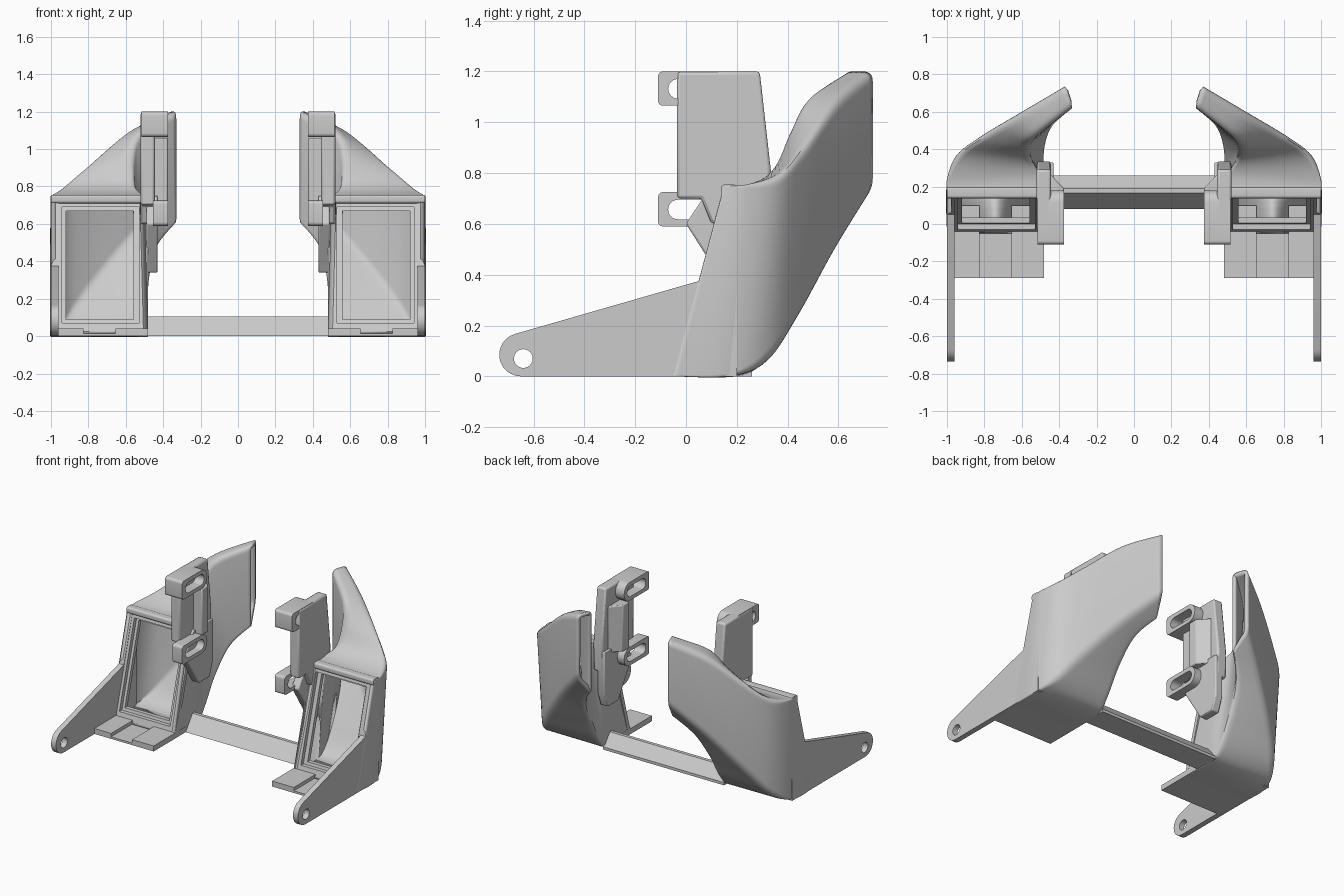
import bpy, bmesh, math
from mathutils import Matrix, Vector

cube = bpy.data.objects.get("Cube")
if cube:
    bpy.data.objects.remove(cube, do_unlink=True)

# Single plastic material
grey = bpy.data.materials.new("plain_grey")
grey.use_nodes = True
COLOUR = (0.6, 0.6, 0.6, 1)
grey.diffuse_color = COLOUR
grey.node_tree.nodes["Principled BSDF"].inputs["Base Color"].default_value = COLOUR

# Local (u, v, depth) to world: side profiles use (y, z, x), the frame leans back
SIDE = Matrix(((0, 0, 1, 0), (1, 0, 0, 0), (0, 1, 0, 0), (0, 0, 0, 1)))
LEAN = 0.28
FRONT = Matrix(((1, 0, 0, 0), (0, LEAN, 1, 0), (0, 1, 0, 0), (0, 0, 0, 1)))


def finish(name, mesh, mirror=True, bevel=0):
    bm = bmesh.new()
    bm.from_mesh(mesh)
    bmesh.ops.remove_doubles(bm, verts=bm.verts, dist=0.0002)
    bmesh.ops.recalc_face_normals(bm, faces=bm.faces)
    bm.to_mesh(mesh)
    bm.free()
    mesh.materials.clear()
    mesh.materials.append(grey)
    obj = bpy.data.objects.new(name, mesh)
    bpy.context.collection.objects.link(obj)
    bpy.ops.object.select_all(action='DESELECT')
    obj.select_set(True)
    bpy.context.view_layer.objects.active = obj
    bpy.ops.object.shade_smooth_by_angle(angle=math.radians(32))
    if bevel:
        mod = obj.modifiers.new("soft_edges", 'BEVEL')
        mod.width, mod.segments, mod.limit_method = bevel, 2, 'ANGLE'
    if mirror:
        obj.modifiers.new("both_sides", 'MIRROR').use_mirror_merge = False
    return obj


def extrude(name, loops, lo, hi, matrix=SIDE, **kw):
    """Extrude an outline, with further loops as holes, from lo to hi."""
    curve = bpy.data.curves.new(name, 'CURVE')
    curve.dimensions, curve.fill_mode = '2D', 'BOTH'
    curve.extrude = (hi - lo) / 2
    for loop in loops:
        sp = curve.splines.new('POLY')
        sp.points.add(len(loop) - 1)
        for p, (u, v) in zip(sp.points, loop):
            p.co = (u, v, 0, 1)
        sp.use_cyclic_u = True
    tmp = bpy.data.objects.new("tmp", curve)
    bpy.context.collection.objects.link(tmp)
    dg = bpy.context.evaluated_depsgraph_get()
    mesh = bpy.data.meshes.new_from_object(tmp.evaluated_get(dg))
    bpy.data.objects.remove(tmp, do_unlink=True)
    mesh.transform(matrix @ Matrix.Translation((0, 0, (lo + hi) / 2)))
    mesh.name = name
    return finish(name, mesh, **kw)


def arc(cx, cy, r, a0, a1, n=12):
    angles = [math.radians(a0 + (a1 - a0) * i / n) for i in range(n + 1)]
    return [(cx + r * math.cos(a), cy + r * math.sin(a)) for a in angles]


def rect(u0, u1, v0, v1):
    return [(u0, v0), (u1, v0), (u1, v1), (u0, v1)]


def round_rect(u0, u1, v0, v1, r_left, r_right):
    return (arc(u0 + r_left, v0 + r_left, r_left, 180, 270, 6)
            + arc(u1 - r_right, v0 + r_right, r_right, 270, 360, 6)
            + arc(u1 - r_right, v1 - r_right, r_right, 0, 90, 6)
            + arc(u0 + r_left, v1 - r_left, r_left, 90, 180, 6))


# Outer side arms with pivot holes
arm = arc(-0.65, 0.085, 0.085, 270, 105) + [(0.05, 0.375), (0.15, 0.72), (0.2, 0.75), (0.2, 0)]
extrude("side_arm", [arm, arc(-0.64, 0.07, 0.037, 0, 345, 23)], 0.96, 1.0)

# Duct shell: sections as inner-bottom, outer-bottom, outer-top, inner-top corners
SECTIONS = [
    ((.48, -.05, 0), (1, -.05, 0), (1, .15, .75), (.5, .15, .75)),
    ((.48, .2, 0), (1, .17, 0), (1, .24, .755), (.51, .27, .76)),
    ((.48, .3, .06), (.94, .32, .06), (.95, .37, .8), (.55, .35, .83)),
    ((.47, .42, .26), (.82, .44, .23), (.82, .47, .91), (.56, .41, .98)),
    ((.43, .53, .45), (.6, .59, .5), (.6, .6, 1.09), (.52, .47, 1.1)),
    ((.33, .62, .59), (.37, .735, .74), (.37, .735, 1.2), (.33, .62, 1.2)),
]
ROUND = (0.005, 0.012, 0.05, 0.06, 0.05, 0.04)


def spline(p, i, t):
    """Catmull-Rom through the list p, between items i and i + 1."""
    a, b, c, d = (p[max(0, min(len(p) - 1, i + k))] for k in (-1, 0, 1, 2))
    return b + (c - a) * (t / 2) + (a * 2 - b * 5 + c * 4 - d) * (t * t / 2) \
        + (b * 3 - a - c * 3 + d) * (t ** 3 / 2)


def rounded_section(corners, r):
    ring = []
    for k, c in enumerate(corners):
        before, after = corners[k - 1] - c, corners[(k + 1) % 4] - c
        p = c + before.normalized() * min(r, before.length * 0.45)
        q = c + after.normalized() * min(r, after.length * 0.45)
        for j in range(6):
            t = j / 5
            ring.append(p * (1 - t) ** 2 + c * (2 * t * (1 - t)) + q * t * t)
    return ring


paths = [[Vector(s[k]) for s in SECTIONS] for k in range(4)]
STEPS = 7
bm = bmesh.new()
previous = None
for s in range((len(SECTIONS) - 1) * STEPS + 1):
    i = min(s // STEPS, len(SECTIONS) - 2)
    t = s / STEPS - i
    r = ROUND[i] * (1 - t) + ROUND[i + 1] * t
    ring = [bm.verts.new(v) for v in rounded_section([spline(p, i, t) for p in paths], r)]
    if previous:
        for k in range(len(ring)):
            n = (k + 1) % len(ring)
            bm.faces.new((previous[k], previous[n], ring[n], ring[k]))
    previous = ring
shell = bpy.data.meshes.new("duct_shell")
bm.to_mesh(shell)
bm.free()
duct = finish("duct_shell", shell)
wall = duct.modifiers.new("wall", 'SOLIDIFY')
wall.thickness, wall.offset = 0.025, -1
duct.modifiers.move(1, 0)

# Stepped frame around the intake, and the lip above it
extrude("intake_frame", [rect(.48, .97, 0, .72), rect(.53, .94, .07, .69)], -.05, -.02, FRONT)
extrude("intake_step", [rect(.5, .97, .02, .72), rect(.56, .92, .09, .67)], -.02, .01, FRONT)
extrude("intake_lip", [round_rect(.137, .2, .71, .755, .015, .015)], 0.5, 1.0)

# Floor plate with two raised planks
for name, x0, x1, top in (("floor_plate", .48, .96, .015),
                          ("inner_plank", .48, .655, .04),
                          ("outer_plank", .825, .96, .04)):
    extrude(name, [rect(-.29, .1, 0, top)], x0, x1)

# Mounting plate, gusset and slotted bosses
plate = [(-.035, .7), (.06, .7), (.1, .6), (.33, .6), (.335, .8), (.29, 1.2), (-.035, 1.2)]
extrude("mount_plate", [plate], .445, .52, bevel=.012)
gusset = [(0, .6), (.165, .34), (.29, .34), (.33, .45), (.33, .75), (.1, .75)]
extrude("mount_gusset", [gusset], .43, .49, bevel=.008)
for name, z, x1 in (("upper_boss", 1.065, .515), ("lower_boss", .59, .455)):
    outline = round_rect(-.11, .18, z, z + .135, .02, .065)
    slot = round_rect(-.07, .145, z + .028, z + .105, .038, .038)
    extrude(name, [outline, slot], .375, x1)
# Sloped web behind each boss row
extrude("mount_web", [[(.375, .12), (.375, .19), (.45, .27), (.47, .27), (.47, .12)]],
        .72, 1.06, Matrix.Identity(4), bevel=.008)

# Ridged cross beam
beam = [(.08, 0), (.26, 0), (.26, .02), (.19, .105), (.165, .105)]
extrude("cross_beam", [beam], -.49, .49, mirror=False)
